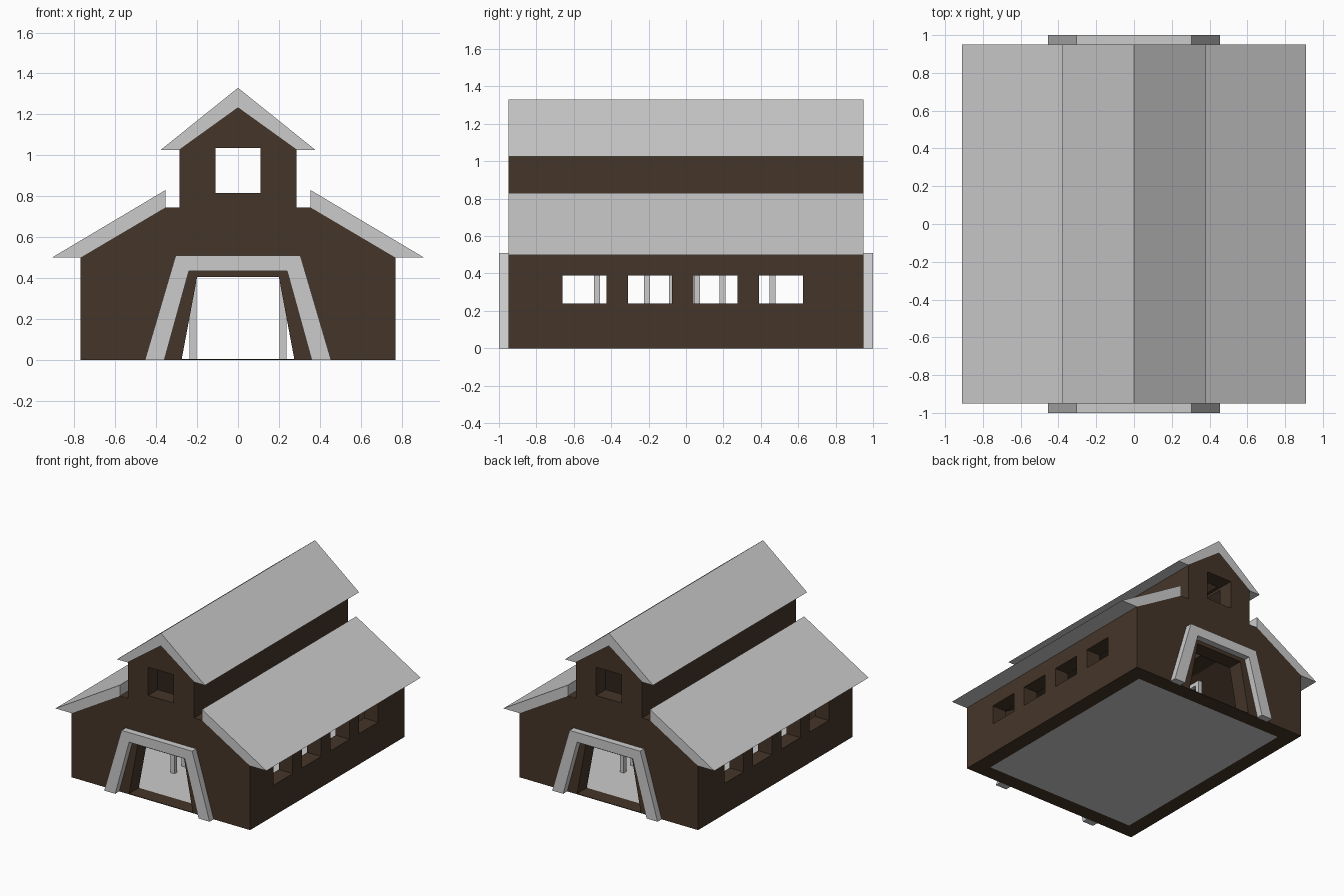
import bpy, bmesh

if "Cube" in bpy.data.objects:
    bpy.data.objects.remove(bpy.data.objects["Cube"])

brown = bpy.data.materials.new("dark_wood")
brown.diffuse_color = (0.06, 0.036, 0.022, 1)
brown.use_nodes = True
brown.node_tree.nodes["Principled BSDF"].inputs["Base Color"].default_value = brown.diffuse_color


def prism(name, profile, y0, y1, mat=None):
    """Extrude an (x, z) outline along y."""
    bm = bmesh.new()
    face = bm.faces.new([bm.verts.new((x, y0, z)) for x, z in profile])
    new = bmesh.ops.extrude_face_region(bm, geom=[face])["geom"]
    bmesh.ops.translate(bm, vec=(0, y1 - y0, 0),
                        verts=[g for g in new if isinstance(g, bmesh.types.BMVert)])
    bmesh.ops.recalc_face_normals(bm, faces=bm.faces)
    me = bpy.data.meshes.new(name)
    bm.to_mesh(me)
    bm.free()
    ob = bpy.data.objects.new(name, me)
    bpy.context.collection.objects.link(ob)
    if mat:
        me.materials.append(mat)
    return ob


def box(name, x0, x1, y0, y1, z0, z1, mat=None):
    return prism(name, [(x0, z0), (x1, z0), (x1, z1), (x0, z1)], y0, y1, mat)


def mirrored(half):
    """Complete a right-half outline, skipping doubled centre points."""
    return half + [(-x, z) for x, z in reversed(half) if x > 0]


def cut(target, cutter):
    cutter.hide_render = True
    cutter.hide_viewport = True
    cutter.display_type = 'WIRE'
    m = target.modifiers.new("cut", 'BOOLEAN')
    m.operation = 'DIFFERENCE'
    m.solver = 'EXACT'
    m.object = cutter


# Barn walls with raised centre, hollowed out
walls = prism("barn_walls", mirrored([(0.77, 0), (0.77, 0.5), (0.355, 0.745), (0.285, 0.745),
                                      (0.285, 1.03), (0, 1.235)]), -0.95, 0.95, brown)
cut(walls, prism("cavity_cutter", mirrored([(0.65, -0.1), (0.65, 0.432), (0.322, 0.625),
                                            (0.17, 0.625), (0.17, 0.972), (0, 1.1)]),
                 -0.83, 0.83, brown))

# Door, gable window and side window openings
cut(walls, prism("door_cutter", mirrored([(0.275, 0.005), (0.2, 0.405)]), -1.1, 1.1, brown))
cut(walls, box("gable_window_cutter", -0.11, 0.11, -1.1, 1.1, 0.815, 1.035, brown))
for i in range(4):
    y = -0.66 + 0.35 * i
    cut(walls, box("side_window_cutter", -1, 1, y, y + 0.235, 0.24, 0.39, brown))

# Floor
box("floor", -0.65, 0.65, -0.83, 0.83, 0, 0.004)

# Roofs
prism("upper_roof", [(0.38, 1.025), (0, 1.33), (-0.38, 1.025), (-0.285, 1.025),
                     (-0.285, 1.03), (0, 1.235), (0.285, 1.03), (0.285, 1.025)], -0.95, 0.95)
for s, side in ((1, "right"), (-1, "left")):
    prism(side + "_lower_roof", [(s * x, z) for x, z in
                                 ((0.91, 0.5), (0.355, 0.83), (0.355, 0.745), (0.77, 0.5))],
          -0.95, 0.95)

# Door frames on both ends
frame = [(0.455, 0), (0.305, 0.51), (-0.305, 0.51), (-0.455, 0),
         (-0.36, 0), (-0.24, 0.435), (0.24, 0.435), (0.36, 0)]
prism("front_door_frame", frame, -1.0, -0.95)
prism("back_door_frame", frame, 0.95, 1.0)

# Stall posts with a top rail, along both sides of the aisle
for s in (-1, 1):
    x0, x1 = sorted((s * 0.203, s * 0.236))
    for i in range(8):
        y = -0.476 + 0.134 * i
        box("stall_post", x0, x1, y - 0.016, y + 0.016, 0.004, 0.43)
    box("stall_rail", x0, x1, -0.492, 0.478, 0.43, 0.46)
